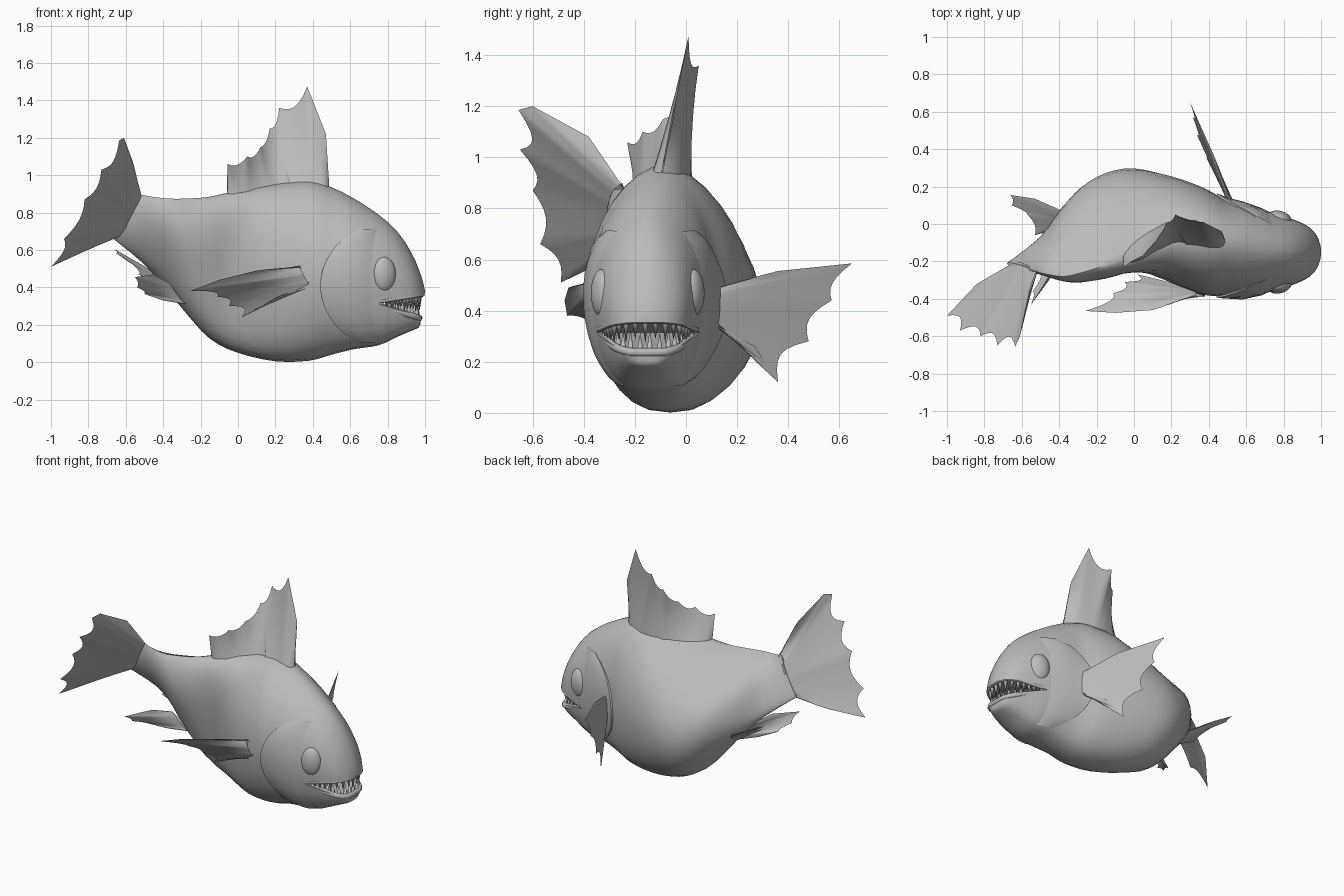
import bpy, bmesh, math
from mathutils import Vector
from mathutils.bvhtree import BVHTree

if "Cube" in bpy.data.objects:
    bpy.data.objects.remove(bpy.data.objects["Cube"])

grey = bpy.data.materials.new("plain_grey")
grey.use_nodes = True
COLOUR = (0.5, 0.5, 0.5, 1)
grey.diffuse_color = COLOUR
grey.node_tree.nodes["Principled BSDF"].inputs["Base Color"].default_value = COLOUR


def make(name, bm, angle=45):
    bmesh.ops.recalc_face_normals(bm, faces=bm.faces)
    me = bpy.data.meshes.new(name)
    bm.to_mesh(me)
    bm.free()
    ob = bpy.data.objects.new(name, me)
    bpy.context.collection.objects.link(ob)
    me.materials.append(grey)
    smooth(ob, angle)
    return ob


def smooth(ob, angle):
    bpy.ops.object.select_all(action='DESELECT')
    ob.select_set(True)
    bpy.context.view_layer.objects.active = ob
    bpy.ops.object.shade_smooth_by_angle(angle=math.radians(angle))


def skin(bm, rows, closed=False):
    """Join rows of points with quads; returns the rows of vertices."""
    vs = [[bm.verts.new(p) for p in r] for r in rows]
    n = len(rows[0])
    for a, b in zip(vs, vs[1:]):
        for j in range(n if closed else n - 1):
            k = (j + 1) % n
            bm.faces.new((a[j], a[k], b[k], b[j]))
    return vs


def spline(keys, steps):
    """Catmull-Rom through tuples of numbers."""
    out = []
    for i in range(len(keys) - 1):
        p = [keys[max(0, min(len(keys) - 1, i + k))] for k in (-1, 0, 1, 2)]
        for s in range(steps):
            t = s / steps
            out.append([b + t / 2 * (c - a + t * (2*a - 5*b + 4*c - d + t * (3*(b - c) + d - a)))
                        for a, b, c, d in zip(*p)])
    return out + [list(keys[-1])]


# Body: ridge point, belly point, mid-height y, half width, belly fullness power
sections = [
    (-.54, -.25, .90, -.68, -.21, .67, -.23, .012, 1),
    (-.46, -.27, .885, -.52, -.10, .54, -.19, .06, 1),
    (-.37, -.28, .875, -.40, -.02, .41, -.11, .155, 1),
    (-.28, -.26, .875, -.28, -.01, .265, -.05, .23, 1),
    (-.15, -.22, .885, -.15, .00, .125, .00, .26, .9),
    (.00, -.16, .92, .00, .00, .05, .03, .26, .8),
    (.20, -.08, .955, .20, -.05, .005, -.03, .285, .8),
    (.38, -.09, .97, .38, -.08, .008, -.095, .285, .82),
    (.50, -.10, .935, .50, -.10, .04, -.13, .252, .8),
    (.62, -.12, .875, .62, -.13, .07, -.145, .24, .75),
    (.75, -.14, .79, .75, -.14, .09, -.15, .208, .65),
    (.85, -.15, .70, .85, -.15, .135, -.15, .175, .6),
    (.93, -.15, .58, .92, -.15, .165, -.15, .14, .6),
    (.98, -.15, .46, .965, -.15, .185, -.15, .095, .6),
    (1.0, -.15, .38, .975, -.15, .205, -.15, .055, .7)]
AROUND = 32
rows = []
for xt, yt, zt, xb, yb, zb, ym, w, full in spline(sections, 3):
    bow, ring = ym - (yt + yb) / 2, []
    pinch = 1.15 + .6 * max(0, min(1, -xt * 4))  # back narrows toward the tail
    for j in range(AROUND):
        a = math.tau * j / AROUND
        t = (1 - math.cos(a)) / 2
        side = math.copysign(abs(math.sin(a)) ** (pinch if t < .5 else full), math.sin(a))
        ring.append((xt + (xb - xt) * t,
                     yt + (yb - yt) * t + 4 * t * (1 - t) * bow + w * side,
                     zt + (zb - zt) * t))
    rows.append(ring)
bm = bmesh.new()
vs = skin(bm, rows, closed=True)
bm.faces.new(vs[0])
bm.faces.new(vs[-1])
bmesh.ops.recalc_face_normals(bm, faces=bm.faces)
surface = BVHTree.FromBMesh(bm)
body = make("body", bm, 40)

# Mouth: wedge cut through the front of the head
bm = bmesh.new()
wedge = [(.74, .315), (1.1, .37), (1.1, .21)]
sides = skin(bm, [[(x, y, z) for x, z in wedge] for y in (-.6, .3)], closed=True)
for s in sides:
    bm.faces.new(s)
cutter = make("mouth_cutter", bm)
cutter.hide_render = True
cut = body.modifiers.new("mouth", 'BOOLEAN')
cut.operation, cut.solver, cut.object = 'DIFFERENCE', 'EXACT', cutter
bpy.context.view_layer.objects.active = body
bpy.ops.object.modifier_apply(modifier=cut.name)
bpy.data.objects.remove(cutter)
smooth(body, 40)


def project(x, side, z):
    """Point and normal on the body side at x, z."""
    hit = surface.ray_cast(Vector((x, side * 2, z)), Vector((0, -side, 0)))
    if hit[0] is None:
        hit = surface.find_nearest(Vector((x, -.14, z)))
    return hit[0], hit[1]


# Gill covers: raised plates that sink into the cheek toward the front
for side, word in ((1, "left"), (-1, "right")):
    rows = []
    for i in range(19):
        s = -1 + 2 * i / 18
        z = .41 + .3 * s
        arc = (1 - s * s) ** .75
        edge = .65 - .21 * arc
        row = []
        for u, off in ((0, -.015), (0, .012), (.15, .018), (.4, .018), (.7, .008), (1, -.012)):
            p, n = project(edge + (.78 - edge) * u, side, z)
            row.append(p + n * (off * (.4 + .6 * arc) if off > 0 else off))
        rows.append(row)
    bm = bmesh.new()
    skin(bm, rows)
    make(word + "_gill_cover", bm, 50)

    # Eyes: flattened balls turned along the cheek
    p, n = project(.785, side, .47)
    bm = bmesh.new()
    bmesh.ops.create_uvsphere(bm, u_segments=24, v_segments=14, radius=1)
    eye = make(word + "_eye", bm)
    eye.scale = (.066, .042, .094)
    eye.location = p - n * .018
    eye.rotation_euler.z = math.atan2(n.y, n.x) - math.pi / 2


# Jaws: lip tubes and a row of pointed teeth along each rim
def rim(angle, slope, inset):
    d = Vector((math.cos(angle), math.sin(angle), 0))
    start = Vector((.765, -.15, .315 + slope * .18))
    hit = surface.ray_cast(start, d)[0]
    p = start + d * ((hit - start).length - inset)
    p.z = .315 + slope * (p.x - .74)
    return p


for word, slope, up, radius in (("upper", .153, -1, .01), ("lower", -.29, 1, .017)):
    lip = bpy.data.curves.new(word + "_lip", 'CURVE')
    lip.dimensions = '3D'
    lip.bevel_depth, lip.bevel_resolution, lip.use_fill_caps = radius, 2, True
    path = [rim(math.radians(a), slope, radius * .8) for a in range(-90, 91, 9)]
    line = lip.splines.new('POLY')
    line.points.add(len(path) - 1)
    for pt, p in zip(line.points, path):
        pt.co = (p.x, p.y, p.z - up * radius * .7, 1)
    lip.materials.append(grey)
    bpy.context.collection.objects.link(bpy.data.objects.new(word + "_lip", lip))
    bm = bmesh.new()
    for i in range(15):
        a = math.radians(-77 + 11 * i + up * 2.5)
        p = rim(a, slope, .024)
        h = .078 * (.55 + .45 * math.cos(a)) * (1 if i % 2 else .8)
        base = [bm.verts.new(p + Vector((.015 * math.cos(k * math.tau / 6),
                .015 * math.sin(k * math.tau / 6), -up * .012))) for k in range(6)]
        tip = bm.verts.new(p + Vector((0, 0, up * h)))
        for k in range(6):
            bm.faces.new((base[k], base[(k + 1) % 6], tip))
        bm.faces.new(base)
    make(word + "_teeth", bm, 60)


def fin(name, root, tips, dips, thick):
    """Webbed fin from a root line to scalloped tips, thinning to its edge."""
    root, tips = spline(root, 6), [Vector(p) for p in tips]
    root = [Vector(p) for p in root]
    cols, n = [], len(tips) - 1
    for i, dip in enumerate(dips):
        for s in range(6 if i < n - 1 else 7):
            t = s / 6
            g = (i + t) / n * (len(root) - 1)
            k = min(int(g), len(root) - 2)
            r = root[k].lerp(root[k + 1], g - k)
            p = tips[i].lerp(tips[i + 1], t)
            cols.append((r, p.lerp(r, dip * 4 * t * (1 - t))))
    bm = bmesh.new()
    m = len(cols)
    for sign in (1, -1):
        rows = []
        for j, (r, p) in enumerate(cols):
            along = cols[min(j + 4, m - 1)][1] - cols[max(j - 4, 0)][1]
            nrm = (p - r).cross(along).normalized()
            taper = math.sin(math.pi * j / (m - 1)) ** .5
            rows.append([r.lerp(p, q / 5) + nrm * sign * (thick * taper * (1 - q / 5) ** 1.5
                         + (.002 if q < 5 else 0)) for q in range(6)])
        skin(bm, rows)
    bmesh.ops.remove_doubles(bm, verts=bm.verts, dist=.0005)
    return make(name, bm, 60)


fin("dorsal_fin", [(.49, -.10, .91), (.22, -.055, .88), (-.06, -.19, .86)],
    [(.47, -.04, 1.22), (.37, .01, 1.475), (.22, .05, 1.36), (.17, 0, 1.25),
     (.12, -.09, 1.15), (.05, -.17, 1.10), (-.055, -.23, 1.06)],
    [0, .10, .08, .08, .10, .12], .085)
fin("tail_fin", [(-.52, -.25, .89), (-.58, -.22, .78), (-.65, -.21, .67)],
    [(-.565, -.38, 1.08), (-.61, -.60, 1.20), (-.635, -.655, 1.185), (-.73, -.65, 1.03),
     (-.82, -.60, .87), (-.93, -.57, .66), (-1, -.49, .51), (-.84, -.32, .59)],
    [0, 0, .12, .1, .1, .1, 0], .02)
fin("left_pectoral_fin", [(.53, .09, .48), (.53, .09, .36)],
    [(.43, .36, .555), (.30, .65, .585), (.315, .57, .44), (.335, .48, .28),
     (.385, .36, .12), (.45, .27, .26)],
    [0, .07, .1, .15, 0], .015)
fin("right_pectoral_fin", [(.33, -.38, .51), (.39, -.37, .41)],
    [(.1, -.46, .49), (-.1, -.475, .44), (-.26, -.465, .38), (-.11, -.37, .35),
     (-.05, -.31, .30), (.02, -.27, .24), (.2, -.35, .345)],
    [0, 0, .1, .08, .12, 0], .02)
fin("left_pelvic_fin", [(-.36, .06, .42), (-.36, -.02, .37)],
    [(-.53, .135, .53), (-.66, .155, .605), (-.655, .1, .585), (-.57, .05, .53),
     (-.53, -.06, .47), (-.44, -.03, .42)],
    [0, .04, .1, .1, 0], .012)
fin("right_pelvic_fin", [(-.38, -.16, .43), (-.28, -.12, .31)],
    [(-.45, -.28, .47), (-.55, -.43, .455), (-.54, -.36, .40), (-.5, -.27, .365), (-.4, -.2, .33)],
    [0, .05, .08, 0], .012)
